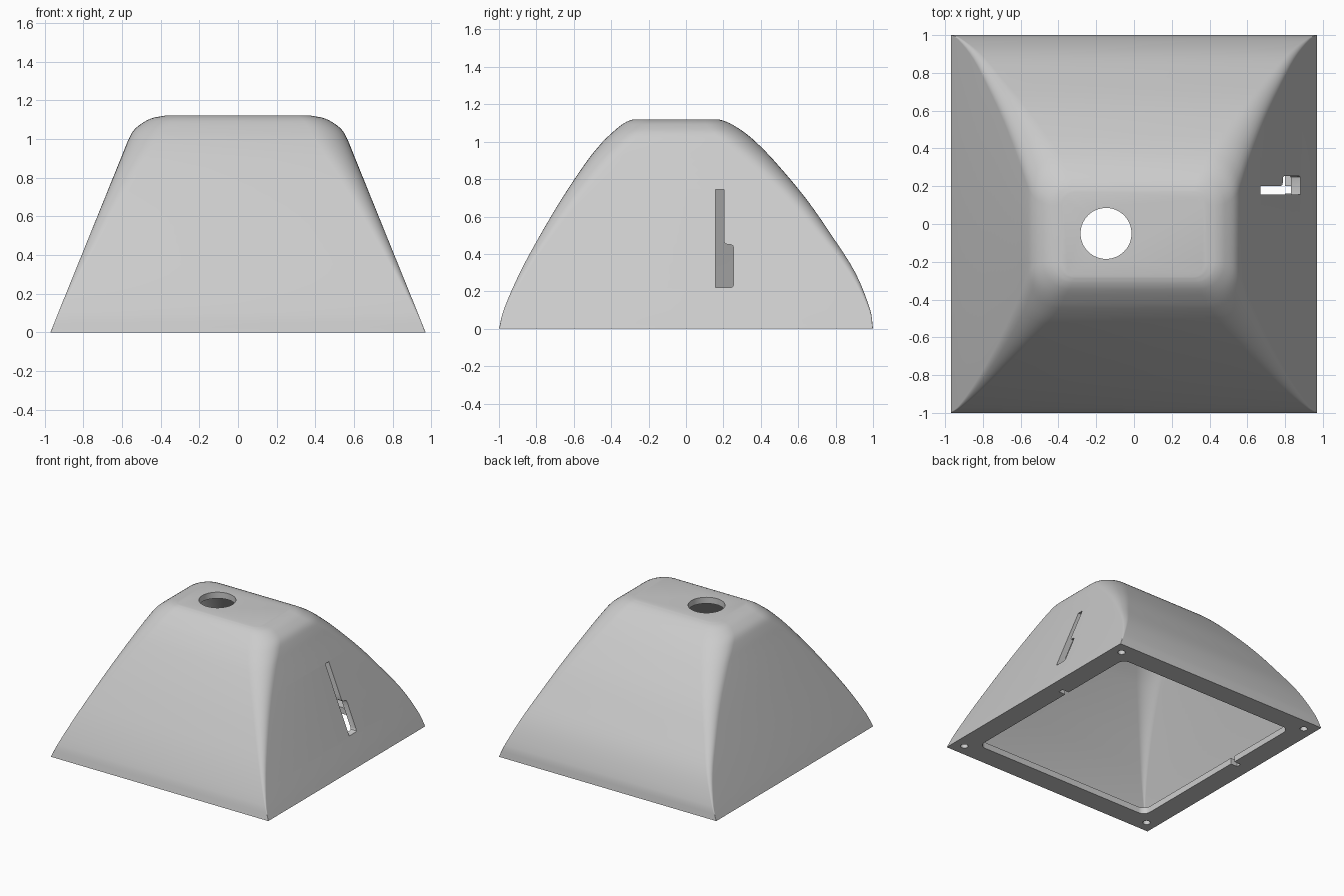
import bpy, bmesh, math
from mathutils import Vector, Matrix

cube = bpy.data.objects.get("Cube")
if cube:
    bpy.data.objects.remove(cube, do_unlink=True)

grey = bpy.data.materials.new("light grey")
grey.use_nodes = True
grey.diffuse_color = (0.6, 0.6, 0.6, 1)
grey.node_tree.nodes["Principled BSDF"].inputs["Base Color"].default_value = (0.6, 0.6, 0.6, 1)

# Key sections of the hood: height, half width, back y, front y, corner radius
KEYS = [
    (0.00, 0.970, 1.000, -1.000, 0.003),
    (0.10, 0.930, 0.985, -0.975, 0.010),
    (0.30, 0.849, 0.905, -0.888, 0.035),
    (0.50, 0.768, 0.778, -0.780, 0.065),
    (0.70, 0.687, 0.638, -0.661, 0.100),
    (0.90, 0.606, 0.470, -0.527, 0.145),
    (1.00, 0.565, 0.372, -0.445, 0.170),
    (1.05, 0.535, 0.312, -0.393, 0.165),
    (1.09, 0.482, 0.250, -0.345, 0.140),
    (1.11, 0.436, 0.208, -0.310, 0.110),
    (1.12, 0.380, 0.170, -0.280, 0.070),
]
WALL = 0.05


def smooth_sections(keys, steps=4):
    """Catmull-Rom interpolation through the key sections."""
    k = [Vector(s) for s in keys]
    out = []
    for i in range(len(k) - 1):
        p0, p1, p2, p3 = k[max(i - 1, 0)], k[i], k[i + 1], k[min(i + 2, len(k) - 1)]
        h = p2[0] - p1[0]
        m1 = (p2 - p0) * (h / (p2[0] - p0[0]))
        m2 = (p3 - p1) * (h / (p3[0] - p1[0]))
        for s in range(steps):
            t = s / steps
            v = (p1 * (2*t**3 - 3*t*t + 1) + m1 * (t**3 - 2*t*t + t)
                 + p2 * (3*t*t - 2*t**3) + m2 * (t**3 - t*t))
            v[0] = p1[0] + h * t
            out.append(v)
    out.append(k[-1])
    return out


def rounded_rect(z, hw, yb, yf, r, seg=8):
    pts = []
    for cx, cy, a0 in ((hw - r, yb - r, 0), (r - hw, yb - r, 90),
                       (r - hw, yf + r, 180), (hw - r, yf + r, 270)):
        for i in range(seg + 1):
            a = math.radians(a0 + 90 * i / seg)
            pts.append((cx + r * math.cos(a), cy + r * math.sin(a), z))
    return pts


def make_object(name, bm):
    bmesh.ops.recalc_face_normals(bm, faces=bm.faces)
    me = bpy.data.meshes.new(name)
    bm.to_mesh(me)
    bm.free()
    ob = bpy.data.objects.new(name, me)
    bpy.context.collection.objects.link(ob)
    return ob


def loft(name, rings):
    bm = bmesh.new()
    loops = [[bm.verts.new(p) for p in ring] for ring in rings]
    n = len(loops[0])
    for a, b in zip(loops, loops[1:]):
        for i in range(n):
            j = (i + 1) % n
            bm.faces.new((a[i], a[j], b[j], b[i]))
    bm.faces.new(loops[0])
    bm.faces.new(loops[-1])
    return make_object(name, bm)


# Hollow hood: inner roof, inner walls, base flange lip, outer walls, outer roof
sections = smooth_sections(KEYS)
inner = [rounded_rect(z - WALL, w - 0.03, b - 0.03, f + 0.03, max(r - 0.01, 0.01))
         for z, w, b, f, r in sections if z > 0.099]
lip = [rounded_rect(z, 0.80, 0.83, -0.83, 0.06) for z in (WALL, 0.0)]
outer = [rounded_rect(*s) for s in sections]
hood = loft("hood_shell", inner[::-1] + lip + outer)
hood.data.materials.append(grey)


def cylinder_cutter(x, y, z0, z1, r, seg):
    bm = bmesh.new()
    bmesh.ops.create_cone(bm, cap_ends=True, segments=seg, radius1=r, radius2=r, depth=z1 - z0,
                          matrix=Matrix.Translation((x, y, (z0 + z1) / 2)))
    return make_object("hole_cutter", bm)


def prism_cutter(outline, x0, x1):
    """Extrude a (y, z) outline along x."""
    return loft("slot_cutter", [[(x, y, z) for y, z in outline] for x in (x0, x1)])


# Roof opening and blind screw holes in the flange corners
cutters = [cylinder_cutter(-0.148, -0.05, 0.9, 1.3, 0.135, 64)]
for sx in (-1, 1):
    for sy in (-1, 1):
        cutters.append(cylinder_cutter(sx * 0.88, sy * 0.905, -0.1, 0.045, 0.028, 20))
    # Notch through the flange on each side
    notch = [(0.162, -0.05), (0.202, -0.05), (0.202, 0.07), (0.162, 0.07)]
    cutters.append(prism_cutter(notch, *sorted((sx * 0.75, sx * 0.86))))

# Stepped slot through one side wall
slot = [(0.157, 0.22), (0.24, 0.22), (0.25, 0.225), (0.255, 0.235), (0.255, 0.43),
        (0.25, 0.445), (0.238, 0.45), (0.215, 0.452), (0.205, 0.46), (0.202, 0.475),
        (0.202, 0.745), (0.157, 0.745)]
cutters.append(prism_cutter(slot, 0.5, 1.1))

bpy.context.view_layer.objects.active = hood
for c in cutters:
    c.hide_render = True
    mod = hood.modifiers.new("cut", 'BOOLEAN')
    mod.operation = 'DIFFERENCE'
    mod.solver = 'EXACT'
    mod.object = c
    bpy.ops.object.modifier_apply(modifier=mod.name)
    bpy.data.objects.remove(c, do_unlink=True)

# Smooth curved walls, keep crisp edges
for o in bpy.context.selected_objects:
    o.select_set(False)
hood.select_set(True)
bpy.ops.object.shade_smooth_by_angle(angle=math.radians(30))
